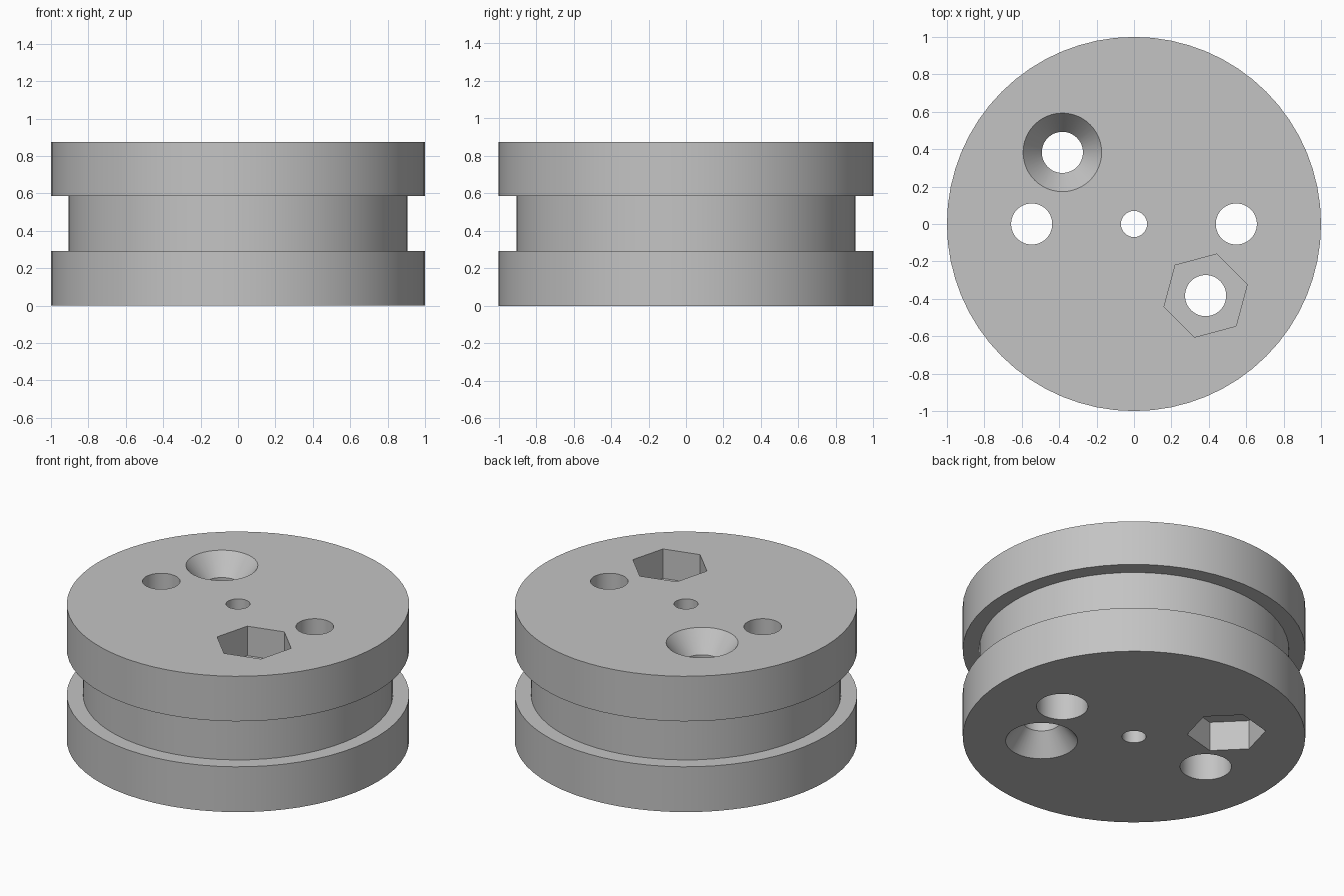
import bpy, bmesh, math

if "Cube" in bpy.data.objects:
    bpy.data.objects.remove(bpy.data.objects["Cube"])

H = 0.875           # total height
M = 0.05            # cutter overshoot past the faces
BOLT = 0.383        # bolt offset along x and y

grey = bpy.data.materials.new("plain grey")
grey.diffuse_color = (0.55, 0.55, 0.55, 1)
grey.use_nodes = True
grey.node_tree.nodes["Principled BSDF"].inputs["Base Color"].default_value = grey.diffuse_color


def lathe(name, profile, sides, loc=(0, 0), turn=0.0):
    """Closed solid of revolution from (radius, z) points, bottom to top."""
    bm = bmesh.new()
    rings = []
    for r, z in profile:
        rings.append([bm.verts.new((loc[0] + r * math.cos(turn + math.tau * i / sides),
                                    loc[1] + r * math.sin(turn + math.tau * i / sides), z))
                      for i in range(sides)])
    for a, b in zip(rings, rings[1:]):
        for i in range(sides):
            j = (i + 1) % sides
            bm.faces.new((a[i], a[j], b[j], b[i]))
    bm.faces.new(rings[0][::-1])
    bm.faces.new(rings[-1])
    mesh = bpy.data.meshes.new(name)
    bm.to_mesh(mesh)
    bm.free()
    mesh.materials.append(grey)
    obj = bpy.data.objects.new(name, mesh)
    bpy.context.collection.objects.link(obj)
    return obj


# Grooved wheel body
body = lathe("grooved_wheel", [(1, 0), (1, 0.292), (0.905, 0.292),
                               (0.905, 0.585), (1, 0.585), (1, H)], 64)

cutters = []
# Centre hole
cutters.append(lathe("centre_hole", [(0.07, -M), (0.07, H + M)], 48))
# Side holes, wider from below
for x in (-0.547, 0.547):
    cutters.append(lathe("side_hole", [(0.15, -M), (0.15, 0.44), (0.11, 0.44),
                                       (0.11, H + M)], 48, (x, 0)))
# Bolt holes: countersink on one face, hexagonal nut pocket on the other
sink = [(0.11, -M), (0.11, H - 0.13), (0.21, H), (0.21, H + M)]
for s in (1, -1):
    loc = (-s * BOLT, s * BOLT)
    profile = sink if s == 1 else [(r, H - z) for r, z in reversed(sink)]
    cutters.append(lathe("bolt_hole", profile, 48, loc))
    z0, z1 = (-M, 0.19) if s == 1 else (H - 0.19, H + M)
    cutters.append(lathe("nut_pocket", [(0.23, z0), (0.23, z1)], 6, loc, math.radians(15)))

# Cut every hole, then drop the cutters
bpy.context.view_layer.objects.active = body
body.select_set(True)
for c in cutters:
    mod = body.modifiers.new(c.name, 'BOOLEAN')
    mod.operation = 'DIFFERENCE'
    mod.solver = 'EXACT'
    mod.object = c
    bpy.ops.object.modifier_apply(modifier=mod.name)
    bpy.data.objects.remove(c)

bpy.ops.object.shade_smooth_by_angle(angle=math.radians(25))
